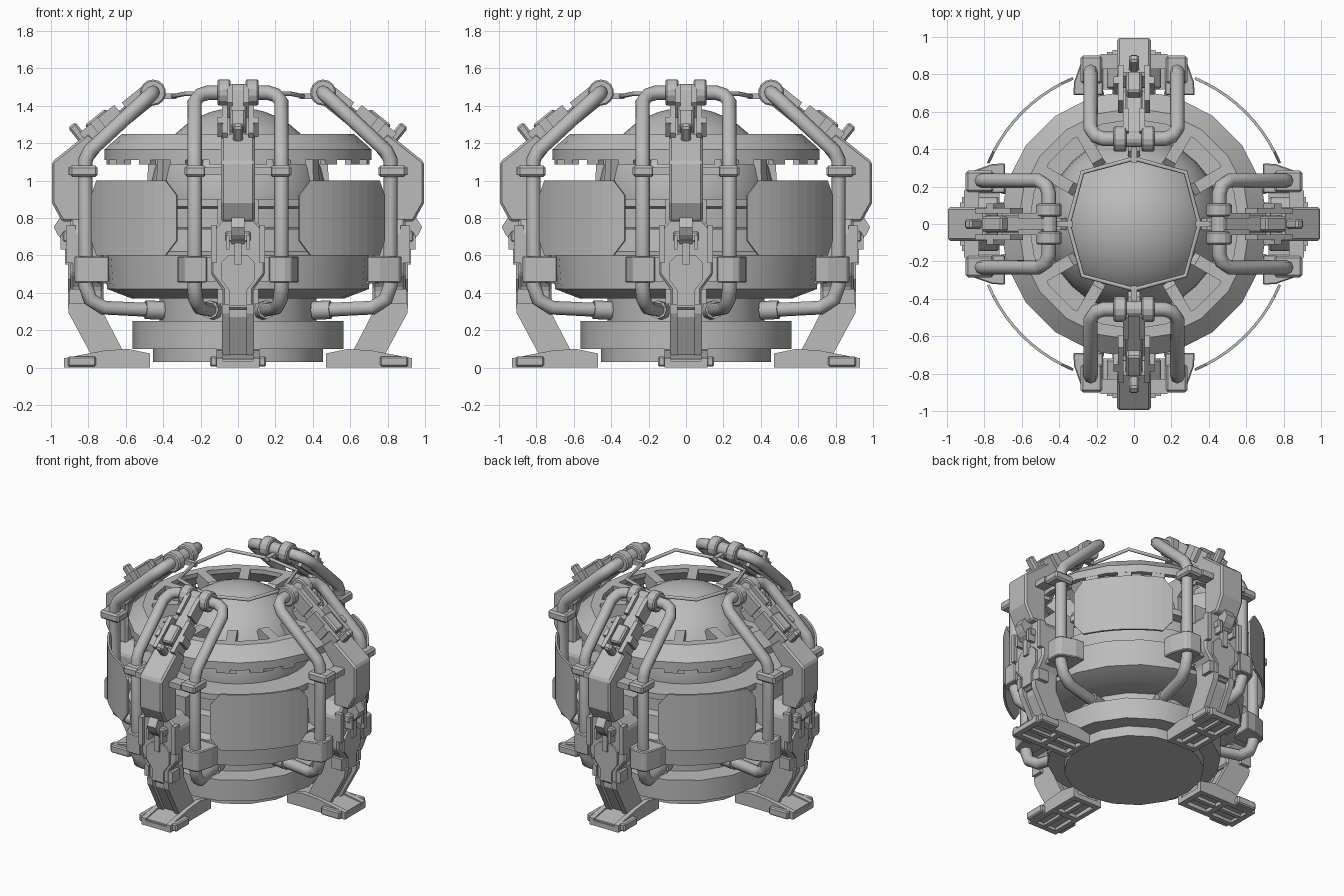
import bpy, bmesh
from math import sin, cos, pi, radians
from mathutils import Matrix, Vector

cube = bpy.data.objects.get("Cube")
if cube:
    bpy.data.objects.remove(cube, do_unlink=True)

grey = bpy.data.materials.new("plain grey")
grey.use_nodes = True
grey.diffuse_color = (0.5, 0.5, 0.5, 1)
grey.node_tree.nodes["Principled BSDF"].inputs["Base Color"].default_value = (0.5, 0.5, 0.5, 1)


def place(name, data, angle=0):
    ob = bpy.data.objects.new(name, data)
    bpy.context.scene.collection.objects.link(ob)
    ob.rotation_euler.z = angle
    if not data.materials:
        data.materials.append(grey)
    return ob


def ring_copies(name, data, count=4, start=0.0, bevel=0):
    for k in range(count):
        ob = place(f"{name}_{k + 1}", data, start + k * 2 * pi / count)
        if bevel:
            mod = ob.modifiers.new("edge", "BEVEL")
            mod.width, mod.segments = bevel, 1


def to_mesh(name, bm):
    bmesh.ops.recalc_face_normals(bm, faces=bm.faces)
    me = bpy.data.meshes.new(name)
    bm.to_mesh(me)
    bm.free()
    return me


def extrude(bm, points, offset):
    face = bm.faces.new([bm.verts.new(p) for p in points])
    new = bmesh.ops.extrude_face_region(bm, geom=[face])["geom"]
    bmesh.ops.translate(bm, vec=offset, verts=[v for v in new if isinstance(v, bmesh.types.BMVert)])


def side_part(name, profile, y0, y1, both=False, count=4, start=0.0, bevel=0):
    """Radius/height profile, extruded sideways and repeated around the core."""
    bm = bmesh.new()
    for s in ((1, -1) if both else (1,)):
        extrude(bm, [(r, s * y0, z) for r, z in profile], (0, s * (y1 - y0), 0))
    ring_copies(name, to_mesh(name, bm), count, start, bevel)


def block(name, r0, r1, y0, y1, z0, z1, **kw):
    side_part(name, [(r0, z0), (r1, z0), (r1, z1), (r0, z1)], y0, y1, **kw)


def front_part(name, half, r0, r1, bevel=0):
    """Symmetric front outline (half width, height), extruded along the radius."""
    bm = bmesh.new()
    pts = [(r0, y, z) for y, z in half] + [(r0, -y, z) for y, z in reversed(half)]
    extrude(bm, pts, (r1 - r0, 0, 0))
    ring_copies(name, to_mesh(name, bm), bevel=bevel)


def plan_part(name, outline, z0, z1, bevel=0):
    """Mirrored pair of plan outlines (radius, sideways), extruded upwards."""
    bm = bmesh.new()
    for s in (1, -1):
        extrude(bm, [(r, s * y, z0) for r, y in outline], (0, 0, z1 - z0))
    ring_copies(name, to_mesh(name, bm), bevel=bevel)


def lathe(name, profile, sides=20, closed=False):
    bm = bmesh.new()
    loops = [[bm.verts.new((r * cos(2 * pi * i / sides), r * sin(2 * pi * i / sides), z))
              for i in range(sides)] for r, z in profile]
    pairs = list(zip(loops, loops[1:])) + ([(loops[-1], loops[0])] if closed else [])
    for a, b in pairs:
        for i in range(sides):
            j = (i + 1) % sides
            bm.faces.new((a[i], a[j], b[j], b[i]))
    if not closed:
        bm.faces.new(loops[0])
        bm.faces.new(loops[-1])
    smooth(place(name, to_mesh(name, bm)))


def smooth(ob):
    bpy.ops.object.select_all(action="DESELECT")
    ob.select_set(True)
    bpy.context.view_layer.objects.active = ob
    bpy.ops.object.shade_smooth_by_angle(angle=radians(30))


def tube(name, paths, radius, cyclic=False):
    cu = bpy.data.curves.new(name, "CURVE")
    cu.dimensions = "3D"
    cu.bevel_depth, cu.bevel_resolution, cu.use_fill_caps = radius, 2, True
    for pts in paths:
        sp = cu.splines.new("POLY")
        sp.points.add(len(pts) - 1)
        sp.use_cyclic_u = cyclic
        for p, co in zip(sp.points, pts):
            p.co = (*co, 1)
        sp.use_smooth = True
    return cu


# Core: base, skirt ring, hull, ball and collar
lathe("base_disc", [(0.455, 0.03), (0.455, 0.11)], 16)
lathe("skirt_ring", [(0.565, 0.1), (0.565, 0.25)], 16)
lathe("neck", [(0.42, 0.24), (0.42, 0.38)], 16)
lathe("hull", [(0.47, 0.37), (0.57, 0.37), (0.7, 0.42), (0.715, 0.6), (0.66, 0.62), (0.65, 0.74),
               (0.59, 0.75), (0.59, 0.85), (0.65, 0.86), (0.65, 0.9), (0.45, 0.9)])
bm = bmesh.new()
bmesh.ops.create_uvsphere(bm, u_segments=32, v_segments=20, radius=0.47,
                          matrix=Matrix.Translation((0, 0, 0.92)))
smooth(place("inner_ball", to_mesh("inner_ball", bm)))
lathe("collar", [(0.56, 1.25), (0.62, 1.25), (0.715, 1.165), (0.715, 1.11), (0.68, 1.11), (0.56, 1.22)],
      closed=True)
side_part("collar_fin", [(0.36, 1.22), (0.39, 1.25), (0.6, 1.25), (0.6, 1.2), (0.48, 1.11),
                         (0.485, 0.98), (0.42, 0.96)], -0.032, 0.032, count=12)
block("collar_tooth", 0.665, 0.705, -0.045, 0.045, 1.085, 1.13, count=20, start=pi / 20)

# Thin halo linking the four arms
halo = [((0.35 + 0.04 * (k % 2)) * cos(k * pi / 4), (0.35 + 0.04 * (k % 2)) * sin(k * pi / 4),
         1.45 + 0.015 * (k % 2)) for k in range(8)]
place("halo", tube("halo", [halo], 0.012, True))
block("halo_link", 0.33, 0.45, -0.015, 0.015, 1.435, 1.465)

# Curved shield panels with clipped corners
bm = bmesh.new()
steps = 10
cols = []
for i in range(steps + 1):
    a = radians(-22.3 + 44.6 * i / steps)
    clip = 0.08 if i in (0, steps) else 0
    cols.append([bm.verts.new((0.852 * cos(a), 0.852 * sin(a), z)) for z in (0.6 + clip, 1.0 - clip)])
for a, b in zip(cols, cols[1:]):
    bm.faces.new((a[0], b[0], b[1], a[1]))
panel = to_mesh("shield_panel", bm)
for k in range(4):
    ob = place(f"shield_panel_{k + 1}", panel, pi / 4 + k * pi / 2)
    ob.modifiers.new("thickness", "SOLIDIFY").thickness = 0.015

# Arm: knee block and sloping beam
side_part("knee_block", [(0.995, 1.1), (0.995, 0.88), (0.94, 0.78), (0.82, 0.78), (0.82, 1.05),
                         (0.72, 1.18), (0.8, 1.255)], -0.09, 0.09, bevel=0.012)


def on_slope(s0, s1, h0, h1):
    o, d, n = Vector((0.83, 1.23)), Vector((-0.78, 0.626)), Vector((0.626, 0.78))
    return [tuple(o + d * s + n * h) for s, h in ((s0, h0), (s1, h0), (s1, h1), (s0, h1))]


side_part("beam", on_slope(-0.02, 0.46, -0.1, -0.01), -0.045, 0.045, bevel=0.008)
side_part("beam_rail", on_slope(0.0, 0.24, -0.08, 0.03), 0.055, 0.085, both=True)
side_part("beam_cover", on_slope(0.05, 0.19, -0.06, 0.045), -0.04, 0.04, bevel=0.01)
side_part("beam_lug", on_slope(0.08, 0.13, -0.06, 0.035), 0.08, 0.11, both=True)
side_part("beam_tie", on_slope(0.28, 0.44, -0.09, 0.015), 0.03, 0.06, both=True)
side_part("peg", on_slope(-0.03, 0.02, -0.03, 0.09), -0.028, 0.028, bevel=0.012)

# Hinge knuckles
bm = bmesh.new()
for y, radius, width in ((0.075, 0.07, 0.07), (-0.075, 0.07, 0.07), (0, 0.045, 0.22)):
    bmesh.ops.create_cone(bm, cap_ends=True, segments=14, radius1=radius, radius2=radius, depth=width,
                          matrix=Matrix.Translation((0.455, y, 1.47)) @ Matrix.Rotation(pi / 2, 4, "X"))
ring_copies("hinge", to_mesh("hinge", bm), bevel=0.008)

# Arm: lower body, latch and side prongs
front_part("lower_body", [(0.08, 0.8), (0.145, 0.73), (0.145, 0.5), (0.085, 0.42), (0.085, 0.31)],
           0.72, 0.895, bevel=0.012)
front_part("body_plate", [(0.05, 0.6), (0.09, 0.56), (0.09, 0.47), (0.045, 0.41), (0.045, 0.33)],
           0.89, 0.91)
side_part("latch", [(0.88, 0.84), (0.935, 0.83), (0.985, 0.75), (0.965, 0.71), (0.92, 0.66), (0.88, 0.66)],
          -0.035, 0.035)
block("latch_bar", 0.88, 0.94, -0.07, 0.07, 0.67, 0.73, bevel=0.01)
block("latch_tongue", 0.89, 0.925, -0.02, 0.02, 0.55, 0.68)
block("latch_ear", 0.88, 0.95, 0.045, 0.065, 0.63, 0.71, both=True)
block("side_prong", 0.87, 0.92, 0.115, 0.145, 0.56, 0.76, both=True)
block("hull_joint", 0.6, 0.75, -0.11, 0.11, 0.45, 0.9)
block("lower_side_box", 0.82, 0.9, 0.08, 0.11, 0.34, 0.42, both=True)

# Leg and foot
leg = [(0.91, 0.34), (0.905, 0.29), (0.78, 0.06), (0.6, 0.06), (0.74, 0.33)]
side_part("leg_cheek", leg, 0.045, 0.085, both=True)
side_part("leg_core", [(0.87, 0.34), (0.87, 0.27), (0.76, 0.06), (0.63, 0.06), (0.75, 0.33)],
          -0.046, 0.046)
foot = [(0.93, 0), (0.93, 0.05), (0.72, 0.09), (0.59, 0.1), (0.47, 0.075), (0.47, 0)]
side_part("foot_rail", foot, 0.08, 0.115, both=True)
side_part("foot_plate", [(0.92, 0.02), (0.92, 0.045), (0.6, 0.095), (0.48, 0.07), (0.48, 0.03)],
          -0.081, 0.081)
for r0, r1 in ((0.47, 0.51), (0.68, 0.72), (0.89, 0.93)):
    block("foot_crossbar", r0, r1, -0.081, 0.081, 0, 0.035)
block("foot_bar", 0.5, 0.9, -0.015, 0.015, 0.005, 0.04)
block("foot_pad", 0.76, 0.91, 0.11, 0.15, 0.005, 0.06, both=True, bevel=0.008)

# Pipes beside each arm, with clamps and end sleeves
path = [(0.455, 0.09, 1.47), (0.455, 0.16, 1.47), (0.47, 0.205, 1.455), (0.51, 0.232, 1.42),
        (0.79, 0.232, 1.16), (0.815, 0.232, 1.11), (0.815, 0.232, 0.44), (0.79, 0.228, 0.365),
        (0.72, 0.205, 0.32), (0.4, 0.13, 0.305)]
pair = [[(x, s * y, z) for x, y, z in path] for s in (1, -1)]
ring_copies("pipe_pair", tube("pipe_pair", pair, 0.039))
sleeve = [[Vector(p[-1]), Vector(p[-1]).lerp(Vector(p[-2]), 0.3)] for p in pair]
ring_copies("pipe_sleeve", tube("pipe_sleeve", sleeve, 0.05))
block("upper_clamp", 0.75, 0.9, 0.17, 0.285, 1.02, 1.08, both=True, bevel=0.012)
block("clamp_bar", 0.83, 0.91, -0.18, 0.18, 1.03, 1.07)
plan_part("lower_clamp", [(0.69, 0.325), (0.76, 0.32), (0.86, 0.285), (0.875, 0.25), (0.875, 0.165),
                          (0.69, 0.165)], 0.455, 0.595, bevel=0.006)
block("clamp_arm", 0.72, 0.85, 0.12, 0.18, 0.46, 0.59, both=True)
